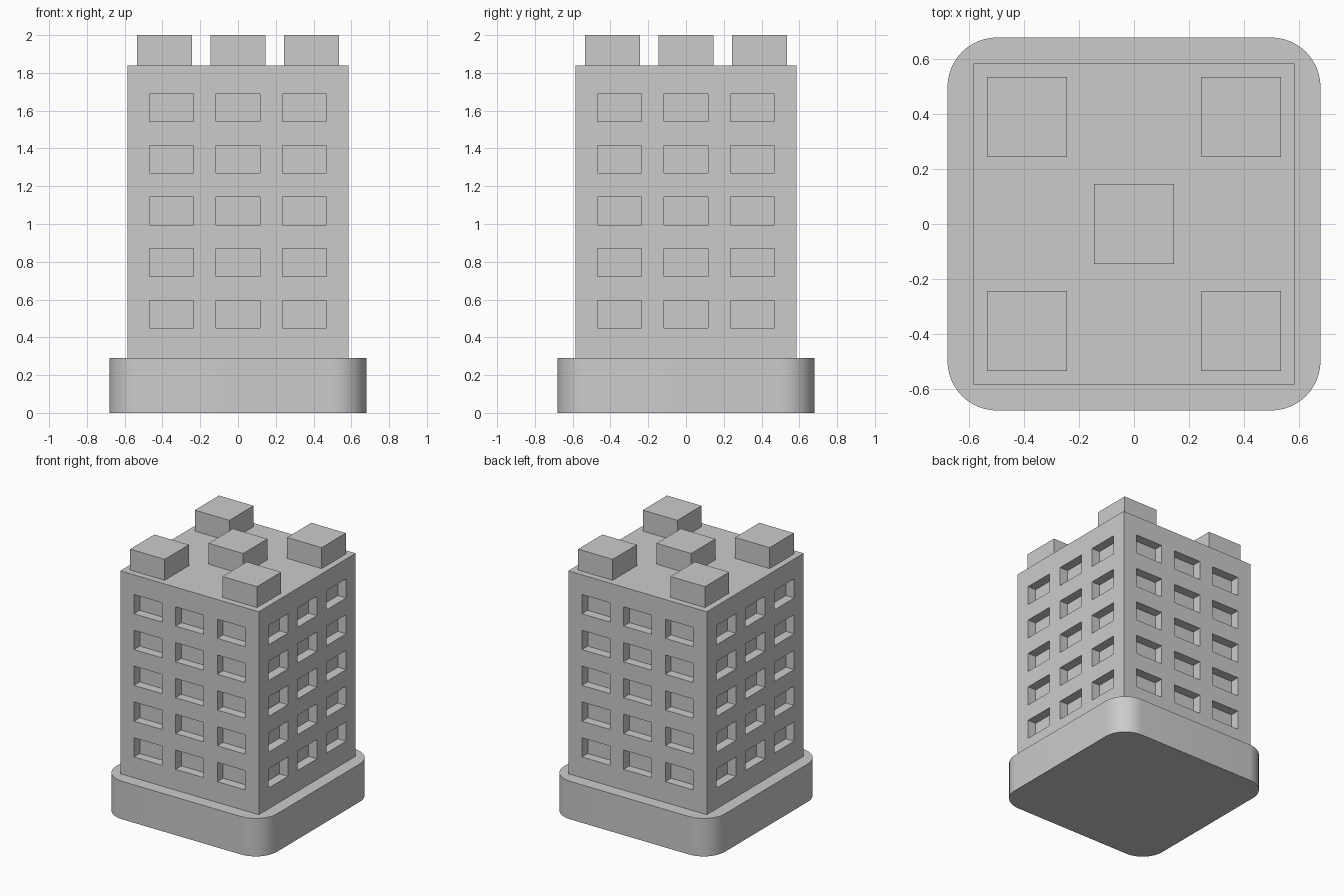
import bpy, bmesh
from mathutils import Vector, Matrix

cube = bpy.data.objects.get("Cube")
if cube:
    bpy.data.objects.remove(cube, do_unlink=True)

# Single plain grey
grey = bpy.data.materials.new("plain_grey")
grey.use_nodes = True
GREY = (0.6, 0.6, 0.6, 1)
grey.diffuse_color = GREY
grey.node_tree.nodes["Principled BSDF"].inputs["Base Color"].default_value = GREY

BASE_TOP, ROOF, TOP = 0.29, 1.84, 2.0
BASE_HALF, BODY_HALF, CORNER = 0.68, 0.585, 0.18


def box(bm, x, y, size, z0, z1):
    m = Matrix.Translation((x, y, (z0 + z1) / 2)) @ Matrix.Diagonal((size, size, z1 - z0, 1))
    bmesh.ops.create_cube(bm, size=1, matrix=m)


def finish(bm, name):
    mesh = bpy.data.meshes.new(name)
    bm.to_mesh(mesh)
    bm.free()
    mesh.materials.append(grey)
    obj = bpy.data.objects.new(name, mesh)
    bpy.context.collection.objects.link(obj)
    return obj


# Plinth with rounded vertical corners
bm = bmesh.new()
box(bm, 0, 0, 2 * BASE_HALF, 0, BASE_TOP)
uprights = [e for e in bm.edges if abs(e.verts[0].co.z - e.verts[1].co.z) > 0.1]
bmesh.ops.bevel(bm, geom=uprights, offset=CORNER, segments=12, profile=0.5, affect='EDGES')
plinth = finish(bm, "plinth")
bpy.context.view_layer.objects.active = plinth
plinth.select_set(True)
bpy.ops.object.shade_smooth_by_angle(angle=0.6)
plinth.select_set(False)

# Tower: slice the walls along the window edges, then sink each window
WIN_W, WIN_H, DEPTH = 0.235, 0.147, 0.07
columns = [i * 0.352 for i in (-1, 0, 1)]
rows = [0.522 + i * 0.2735 for i in range(5)]

bm = bmesh.new()
box(bm, 0, 0, 2 * BODY_HALF, BASE_TOP, ROOF)


def slice_at(axis, value):
    normal = Vector((0, 0, 0))
    normal[axis] = 1
    bmesh.ops.bisect_plane(bm, geom=bm.verts[:] + bm.edges[:] + bm.faces[:],
                           plane_co=normal * value, plane_no=normal)


for side in (-0.5, 0.5):
    for c in columns:
        slice_at(0, c + side * WIN_W)
        slice_at(1, c + side * WIN_W)
    for r in rows:
        slice_at(2, r + side * WIN_H)


def is_window(face):
    if abs(face.normal.z) > 0.5:
        return False
    mid = face.calc_center_median()
    along = mid.y if abs(face.normal.x) > 0.5 else mid.x
    return (any(abs(along - c) < 0.02 for c in columns)
            and any(abs(mid.z - r) < 0.02 for r in rows))


bm.normal_update()
windows = [f for f in bm.faces if is_window(f)]
bmesh.ops.inset_individual(bm, faces=windows, thickness=0, depth=-DEPTH)
finish(bm, "tower")

# Roof blocks: four corners and one in the middle
places = {"center": (0, 0), "front_left": (1, -1), "front_right": (-1, -1),
          "back_left": (1, 1), "back_right": (-1, 1)}
for place, (sx, sy) in places.items():
    bm = bmesh.new()
    box(bm, sx * 0.39, sy * 0.39, 0.292, ROOF, TOP)
    finish(bm, "roof_block_" + place)
